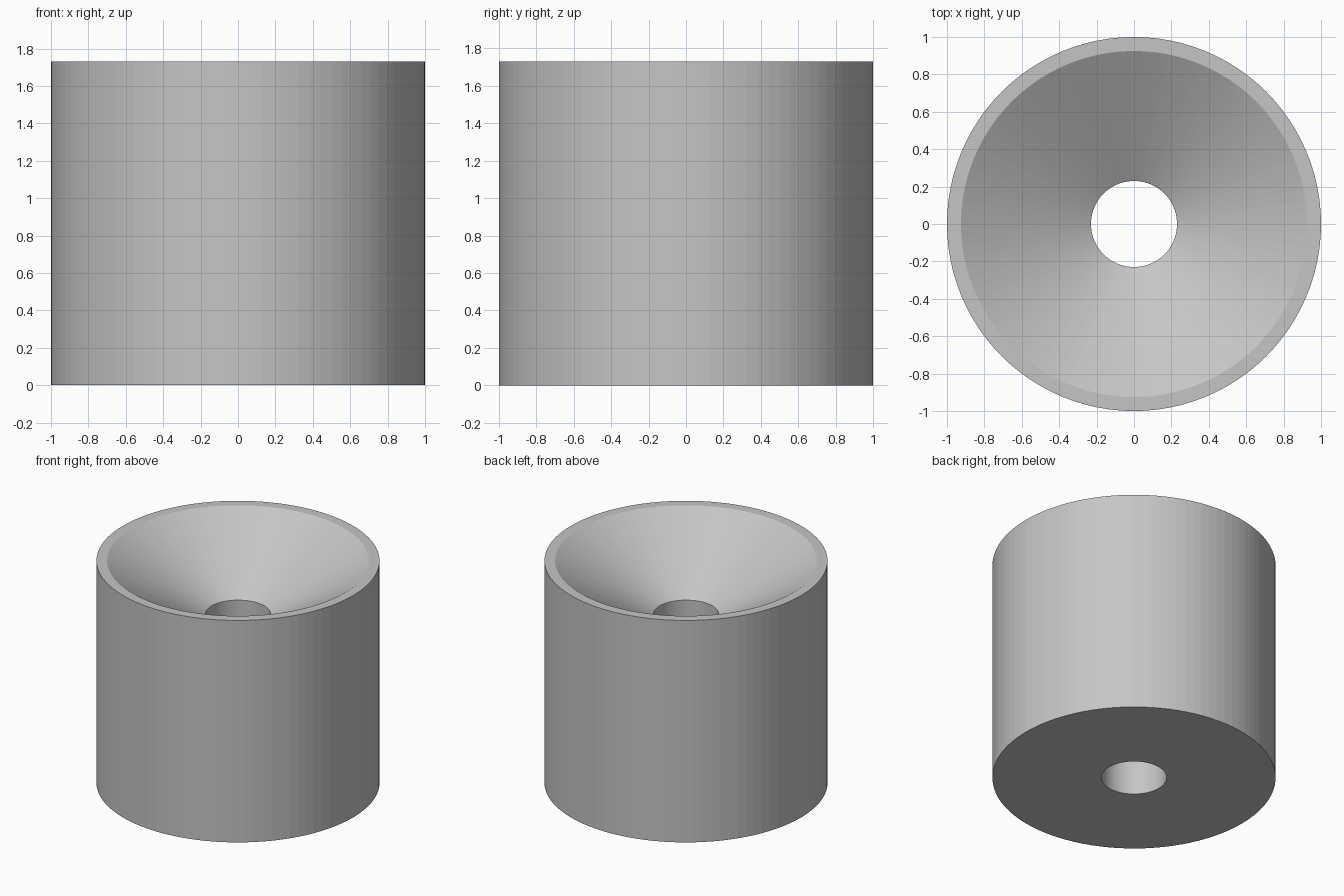
import bpy
import bmesh
import math

if "Cube" in bpy.data.objects:
    bpy.data.objects.remove(bpy.data.objects["Cube"])

SEGMENTS = 96

# Closed cross-section (radius, height): outer wall, rim, funnel, bore
PROFILE = [(1.0, 0.0), (1.0, 1.73), (0.925, 1.73), (0.23, 1.315), (0.23, 0.0)]

grey = bpy.data.materials.new("plain grey")
grey.diffuse_color = (0.56, 0.56, 0.56, 1.0)
grey.use_nodes = True
grey.node_tree.nodes["Principled BSDF"].inputs["Base Color"].default_value = grey.diffuse_color


def lathe(name, profile, material):
    """Revolve a closed profile around z."""
    bm = bmesh.new()
    rings = []
    for i in range(SEGMENTS):
        a = 2 * math.pi * i / SEGMENTS
        rings.append([bm.verts.new((r * math.cos(a), r * math.sin(a), z))
                      for r, z in profile])
    n = len(profile)
    for i in range(SEGMENTS):
        here, after = rings[i], rings[(i + 1) % SEGMENTS]
        for j in range(n):
            k = (j + 1) % n
            bm.faces.new((here[j], after[j], after[k], here[k]))
    bmesh.ops.recalc_face_normals(bm, faces=bm.faces)
    mesh = bpy.data.meshes.new(name)
    bm.to_mesh(mesh)
    bm.free()
    mesh.materials.append(material)
    obj = bpy.data.objects.new(name, mesh)
    bpy.context.collection.objects.link(obj)
    return obj


# Cylindrical body with a conical mouth and a through hole
lathe("funnel_cylinder", PROFILE, grey)
